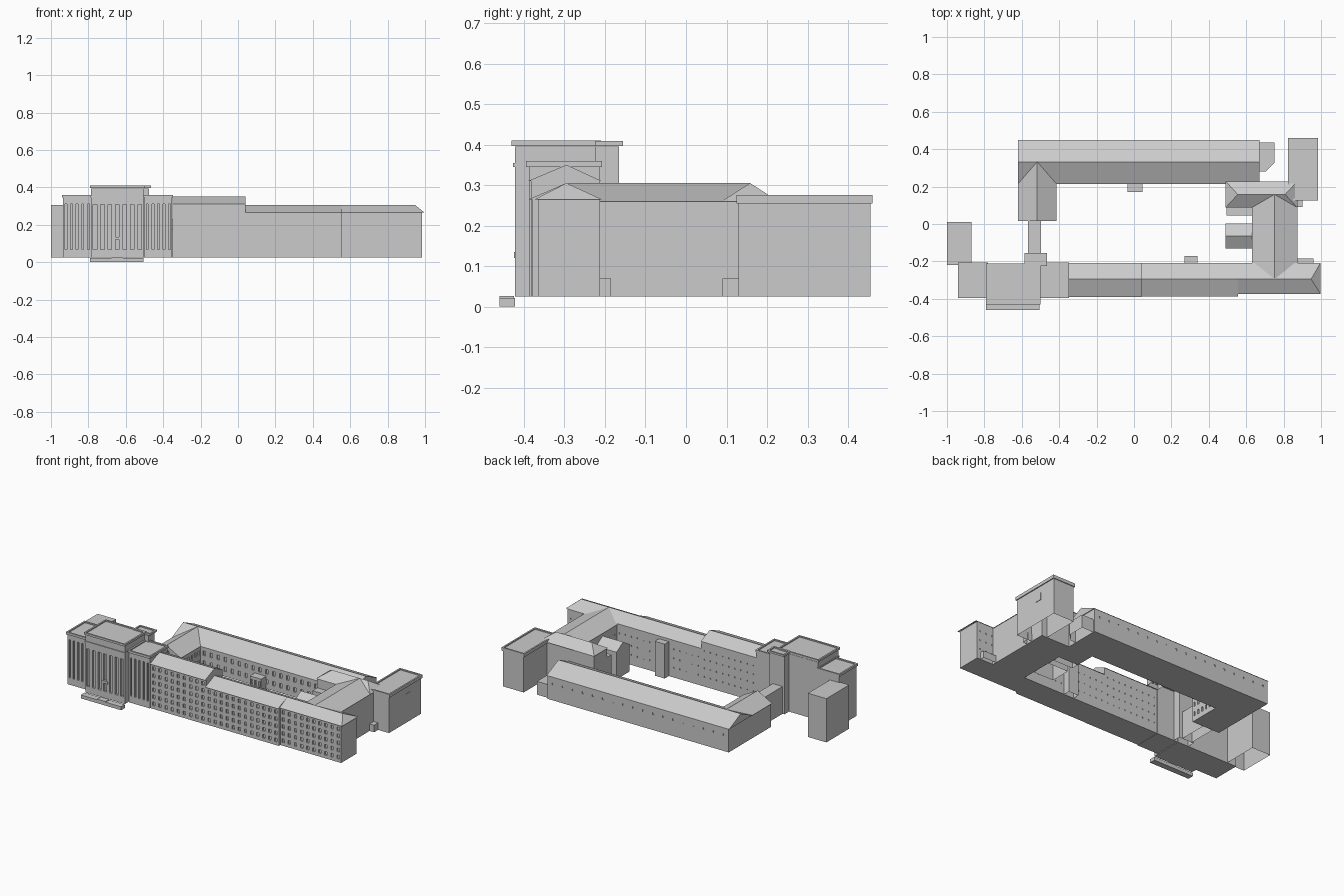
import bpy, bmesh

if "Cube" in bpy.data.objects:
    bpy.data.objects.remove(bpy.data.objects["Cube"])

BASE = 0.025


def finish(name, bm):
    mesh = bpy.data.meshes.new(name)
    bm.to_mesh(mesh)
    bm.free()
    obj = bpy.data.objects.new(name, mesh)
    bpy.context.collection.objects.link(obj)
    return obj


def wins(cols, rows, zlo, zhi, fw=0.45, fh=0.55, depth=0.008):
    return dict(cols=cols, rows=rows, zlo=zlo, zhi=zhi, fw=fw, fh=fh, depth=depth)


def edges(start, end, lo, hi, n, fill):
    """Grid lines: odd intervals are openings."""
    pitch = (hi - lo) / n
    out = [start]
    for i in range(n):
        c = lo + pitch * (i + 0.5)
        out += [c - pitch * fill / 2, c + pitch * fill / 2]
    return out + [end]


def wall(bm, a, b, z0, z1, spec=None):
    """Outer wall from a to b with recessed openings."""
    if spec:
        us = edges(0, 1, 0, 1, spec['cols'], spec['fw'])
        zs = edges(z0, z1, spec['zlo'], spec['zhi'], spec['rows'], spec['fh'])
    else:
        us, zs = [0, 1], [z0, z1]
    v = [[bm.verts.new((a[0] + (b[0] - a[0]) * u, a[1] + (b[1] - a[1]) * u, z))
          for u in us] for z in zs]
    holes = []
    for j in range(len(zs) - 1):
        for i in range(len(us) - 1):
            f = bm.faces.new((v[j][i], v[j][i + 1], v[j + 1][i + 1], v[j + 1][i]))
            if i % 2 and j % 2:
                holes.append(f)
    for f in holes:
        f.normal_update()
        n = f.normal.copy()
        r = bmesh.ops.extrude_face_region(bm, geom=[f])['geom']
        bmesh.ops.translate(bm, vec=-n * spec['depth'],
                            verts=[g for g in r if isinstance(g, bmesh.types.BMVert)])
        if f.is_valid:
            bm.faces.remove(f)


def corners(x0, x1, y0, y1):
    return [(x0, y0), (x1, y0), (x1, y1), (x0, y1)]


def body(name, x0, x1, y0, y1, z0, z1, front=None, right=None, back=None, left=None,
         top=True, bottom=False, parapet=0.0):
    """Rectangular shell, open underneath unless asked, optional parapet rim."""
    bm = bmesh.new()
    c = corners(x0, x1, y0, y1)
    for i, spec in enumerate((front, right, back, left)):
        wall(bm, c[i], c[(i + 1) % 4], z0, z1, spec)
    if bottom:
        bm.faces.new([bm.verts.new((*p, z0)) for p in reversed(c)])
    if top and parapet:
        k = corners(x0 + parapet, x1 - parapet, y0 + parapet, y1 - parapet)
        outer = [bm.verts.new((*p, z1)) for p in c]
        inner = [bm.verts.new((*p, z1)) for p in k]
        floor = [bm.verts.new((*p, z1 - 0.007)) for p in k]
        for i in range(4):
            j = (i + 1) % 4
            bm.faces.new((outer[i], outer[j], inner[j], inner[i]))
            bm.faces.new((inner[i], inner[j], floor[j], floor[i]))
        bm.faces.new(floor)
    elif top:
        bm.faces.new([bm.verts.new((*p, z1)) for p in c])
    return finish(name, bm)


def slab(name, x0, x1, y0, y1, z0, z1, parapet=0.0):
    return body(name, x0, x1, y0, y1, z0, z1, bottom=True, parapet=parapet)


def roof(name, x0, x1, y0, y1, ze, zr, axis='x', hip0=0.0, hip1=0.0, ridge=None):
    """Gable or hip roof; hip0 and hip1 pull the ridge ends inward."""
    bm = bmesh.new()
    lo = [bm.verts.new((*p, ze)) for p in corners(x0, x1, y0, y1)]
    if axis == 'x':
        m = (y0 + y1) / 2 if ridge is None else ridge
        p, q = bm.verts.new((x0 + hip0, m, zr)), bm.verts.new((x1 - hip1, m, zr))
        loops = [(lo[0], lo[1], q, p), (lo[2], lo[3], p, q), (lo[1], lo[2], q), (lo[3], lo[0], p)]
    else:
        m = (x0 + x1) / 2 if ridge is None else ridge
        p, q = bm.verts.new((m, y0 + hip0, zr)), bm.verts.new((m, y1 - hip1, zr))
        loops = [(lo[1], lo[2], q, p), (lo[3], lo[0], p, q), (lo[0], lo[1], p), (lo[2], lo[3], q)]
    for l in loops:
        bm.faces.new(l)
    return finish(name, bm)


# Front range: three stepped sections with window rows
sections = [("front_range_tall", -0.35, 0.04, -0.382, 0.31, 0.35, 9, 6, 0),
            ("front_range_middle", 0.04, 0.555, -0.38, 0.265, 0.305, 12, 5, 0),
            ("front_range_end", 0.555, 0.985, -0.365, 0.265, 0.305, 10, 5, 0.05)]
for name, x0, x1, yf, ze, zr, cols, rows, hip in sections:
    body(name, x0, x1, yf, -0.212, BASE, ze, front=wins(cols, rows, 0.035, ze - 0.005, 0.4, 0.5),
         back=wins(cols, rows - 2, 0.06, ze - 0.03, 0.13, 0.15, 0.004), top=False, bottom=True)
    roof(name + "_roof", x0, x1 + (0.012 if hip else 0), yf - 0.008, -0.208, ze, zr,
         hip1=hip, ridge=-0.295)
body("stair_bay", 0.27, 0.34, -0.215, -0.17, BASE, 0.245)
body("rear_step_block", 0.87, 0.96, -0.215, -0.185, BASE, 0.07)

# Tower block: flanking wings with tall slots, taller centre
for name, x0, x1 in (("tower_wing_left", -0.935, -0.785), ("tower_wing_right", -0.50, -0.352)):
    body(name, x0, x1, -0.388, -0.212, BASE, 0.345, bottom=True,
         front=wins(5, 1, 0.06, 0.32, 0.35, 0.94, 0.012))
    slab(name + "_cornice", x0 - 0.005, x1 + 0.005, -0.395, -0.207, 0.345, 0.36, 0.01)
body("tower_centre", -0.785, -0.505, -0.422, -0.212, BASE, 0.395, bottom=True,
     front=wins(7, 1, 0.06, 0.315, 0.5, 0.94, 0.014))
slab("centre_band", -0.788, -0.502, -0.427, -0.38, 0.345, 0.355)
body("tower_stair", -0.58, -0.475, -0.225, -0.165, BASE, 0.395)
slab("tower_stair_cap", -0.585, -0.465, -0.225, -0.155, 0.397, 0.409, 0.01)
slab("tower_cap", -0.79, -0.50, -0.43, -0.21, 0.397, 0.41, 0.01)

# Entrance: stepped platform and balcony
slab("entrance_platform", -0.79, -0.505, -0.46, -0.422, 0.0, 0.022)
slab("entrance_step", -0.675, -0.615, -0.46, -0.424, 0.022, 0.026)
slab("entrance_balcony", -0.665, -0.625, -0.424, -0.408, 0.12, 0.135)

# Left end block
body("left_block", -1.0, -0.87, -0.22, 0.01, BASE, 0.305)

# Back range with west wing and link
body("back_range", -0.615, 0.667, 0.22, 0.447, BASE, 0.175, bottom=True,
     front=wins(26, 2, 0.04, 0.165, 0.35, 0.45), back=wins(18, 1, 0.11, 0.15, 0.12, 0.3, 0.004), top=False)
roof("back_range_roof", -0.62, 0.67, 0.215, 0.45, 0.175, 0.23)
body("west_wing", -0.615, -0.42, 0.018, 0.22, BASE, 0.175, bottom=True,
     right=wins(6, 2, 0.04, 0.165, 0.35, 0.45), top=False)
roof("west_wing_roof", -0.62, -0.415, 0.015, 0.333, 0.175, 0.23, axis='y')
body("link_passage", -0.567, -0.498, -0.165, 0.022, BASE, 0.2)
body("courtyard_porch", -0.035, 0.045, 0.17, 0.222, BASE, 0.105, front=wins(3, 1, 0.04, 0.10))

# Low annex with a cut corner at the back range's end
bm = bmesh.new()
pts = [(0.667, 0.28), (0.705, 0.28), (0.75, 0.325), (0.75, 0.435), (0.667, 0.435)]
for a, b in zip(pts, pts[1:] + pts[:1]):
    wall(bm, a, b, BASE, 0.11)
bm.faces.new([bm.verts.new((*p, 0.11)) for p in pts])
finish("low_annex", bm)

# Cross wing and its hipped return
body("cross_wing", 0.635, 0.868, -0.212, 0.22, BASE, 0.26, bottom=True,
     left=wins(8, 3, 0.06, 0.23, 0.13, 0.15, 0.004), top=False)
roof("cross_wing_roof", 0.63, 0.873, -0.29, 0.228, 0.26, 0.305, axis='y', hip1=0.07)
body("cross_return", 0.495, 0.635, 0.093, 0.224, BASE, 0.26, top=False, bottom=True)
roof("cross_return_roof", 0.49, 0.873, 0.088, 0.228, 0.26, 0.305, hip0=0.065, hip1=0.065)
body("return_lean_to", 0.495, 0.635, 0.045, 0.093, BASE, 0.2)

# Courtyard hall with a gable roof
body("courtyard_hall", 0.492, 0.635, -0.13, 0.0, BASE, 0.2, top=False)
roof("courtyard_hall_roof", 0.49, 0.635, -0.132, 0.002, 0.2, 0.24)

# Right back block with cornice, side panel and connector
body("right_back_block", 0.83, 0.977, 0.13, 0.455, BASE, 0.255)
slab("right_back_cornice", 0.823, 0.983, 0.125, 0.46, 0.254, 0.275, 0.01)
slab("right_back_panel", 0.972, 0.98, 0.30, 0.342, 0.165, 0.21)
body("block_connector", 0.86, 0.90, 0.09, 0.135, BASE, 0.07)
